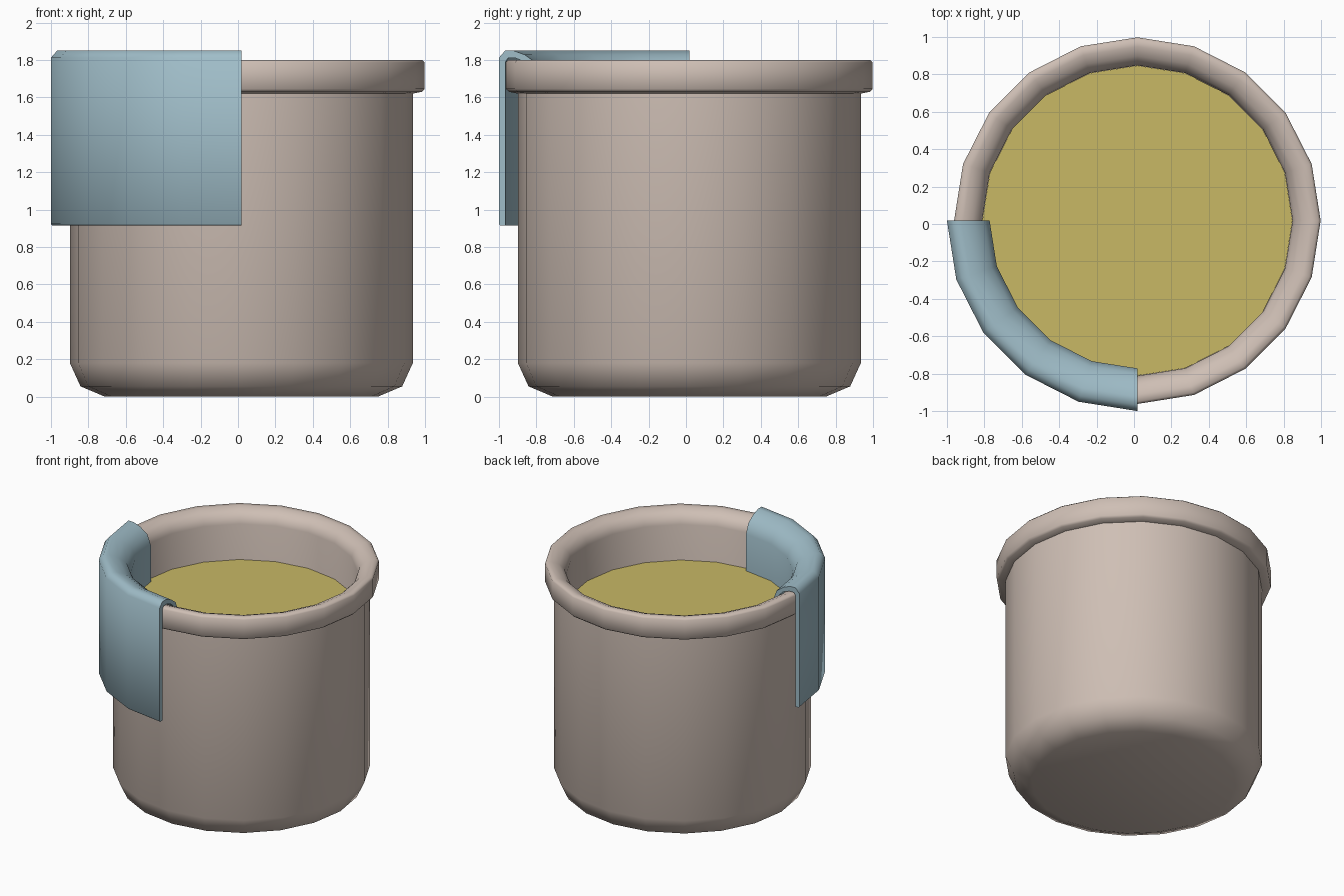
import bpy, bmesh, math

if "Cube" in bpy.data.objects:
    bpy.data.objects.remove(bpy.data.objects["Cube"])

SIDES = 20
CX = CY = 0.018   # the pot sits slightly off centre because of the cloth


def material(name, rgb):
    m = bpy.data.materials.new(name)
    m.diffuse_color = (*rgb, 1)
    m.use_nodes = True
    m.node_tree.nodes["Principled BSDF"].inputs["Base Color"].default_value = m.diffuse_color
    return m


def sweep(name, profile, start, steps, mat, closed_profile):
    """Turn an (r, z) profile around the pot axis by steps of 18 degrees."""
    bm = bmesh.new()
    full = steps == SIDES
    rings = []
    for i in range(steps if full else steps + 1):
        a = start + 2 * math.pi * i / SIDES
        rings.append([bm.verts.new((CX + r * math.cos(a), CY + r * math.sin(a), z))
                      for r, z in profile])
    n = len(profile)
    for i in range(steps):
        a, b = rings[i], rings[(i + 1) % len(rings)]
        for j in range(n if closed_profile else n - 1):
            k = (j + 1) % n
            bm.faces.new((a[j], b[j], b[k], a[k]))
    if full:      # close bottom and inner floor
        bm.faces.new([r[0] for r in rings])
        bm.faces.new([r[-1] for r in rings])
    else:         # close both ends
        bm.faces.new(rings[0])
        bm.faces.new(rings[-1])
    bmesh.ops.recalc_face_normals(bm, faces=bm.faces)
    me = bpy.data.meshes.new(name)
    bm.to_mesh(me)
    bm.free()
    me.materials.append(mat)
    ob = bpy.data.objects.new(name, me)
    bpy.context.collection.objects.link(ob)
    bpy.ops.object.select_all(action='DESELECT')
    ob.select_set(True)
    bpy.context.view_layer.objects.active = ob
    bpy.ops.object.shade_smooth_by_angle(angle=math.radians(50))
    return ob


clay = material("warm_clay", (0.62, 0.52, 0.46))
blue = material("dusty_blue", (0.35, 0.51, 0.58))
yellow = material("mustard", (0.58, 0.48, 0.13))

# Pot: rounded foot, straight wall, thick rim, hollow inside
sweep("pot", [(0.73, 0), (0.86, 0.055), (0.917, 0.18), (0.917, 1.62),
              (0.965, 1.63), (0.98, 1.645), (0.98, 1.787), (0.967, 1.80),
              (0.93, 1.80), (0.88, 1.78), (0.845, 1.745), (0.83, 1.70),
              (0.83, 0.1)], 0, SIDES, clay, False)

# Contents: flat disc inside the pot
sweep("contents", [(0.829, 1.39), (0.829, 1.42)], 0, SIDES, yellow, False)

# Cloth: folded over a quarter of the rim, hanging clear of the wall outside
sweep("cloth", [(0.983, 0.915), (1.01, 0.915), (1.018, 0.923), (1.018, 1.812),
                (0.985, 1.85), (0.94, 1.85), (0.88, 1.828), (0.82, 1.785),
                (0.79, 1.71), (0.79, 1.35), (0.826, 1.35), (0.826, 1.71),
                (0.843, 1.757), (0.876, 1.79), (0.93, 1.81), (0.97, 1.81),
                (0.983, 1.79)], math.pi, 5, blue, True)
